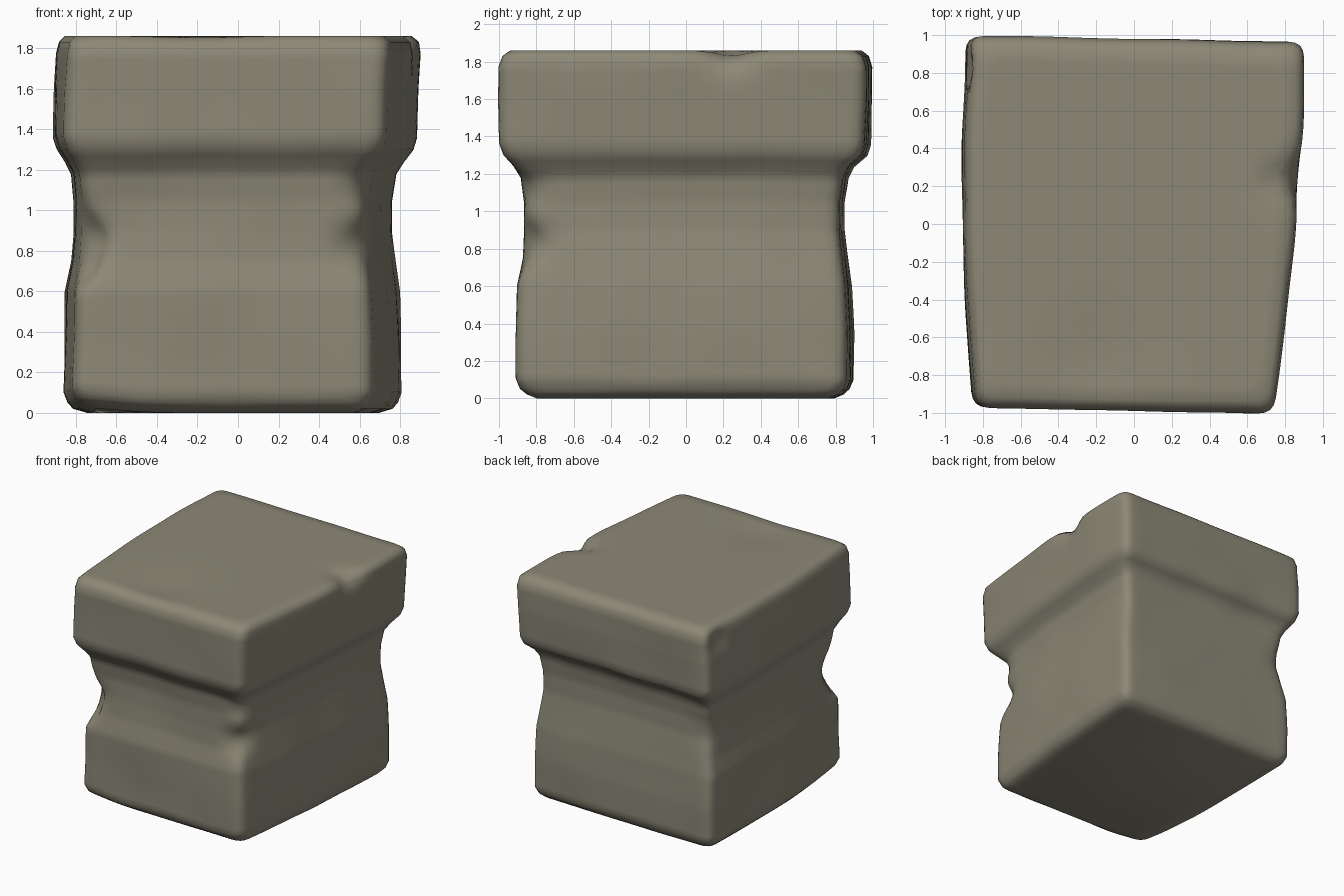
import bpy
import bmesh
from math import exp
from mathutils import Vector, noise

cube = bpy.data.objects.get("Cube")
if cube:
    bpy.data.objects.remove(cube, do_unlink=True)

# Outline of the block: height, left, right, front, back
PROFILE = [
    (0.0, -.72, .68, -.8, .8),
    (.02, -.79, .75, -.85, .85),
    (.05, -.82, .78, -.89, .88),
    (.1, -.84, .8, -.91, .9),
    (.35, -.835, .8, -.91, .9),
    (.6, -.83, .79, -.91, .89),
    (.75, -.8, .77, -.88, .87),
    (.9, -.79, .75, -.87, .85),
    (1.05, -.79, .75, -.87, .85),
    (1.18, -.8, .77, -.89, .87),
    (1.24, -.83, .81, -.93, .9),
    (1.3, -.87, .86, -.98, .97),
    (1.36, -.89, .88, -1, .99),
    (1.6, -.885, .89, -1, 1),
    (1.77, -.875, .9, -1, 1),
    (1.83, -.86, .89, -.98, .98),
    (1.86, -.83, .85, -.94, .94),
]

# Chips and hollows: centre, reach, push
CHIPS = [
    ((-.8, -.87, .86), .13, (.1, .06, 0)),
    ((-.8, -.87, .72), .07, (.06, .04, 0)),
    ((.62, -.86, .84), .12, (-.04, .06, 0)),
    ((.62, -.86, 1.12), .1, (-.03, .03, 0)),
    ((.82, .24, 1.86), .11, (-.08, 0, -.03)),
    ((-.88, .84, 1.74), .09, (.03, -.02, 0)),
    ((-.82, .88, .95), .14, (.02, -.02, 0)),
    ((-.2, -.7, 1.86), .25, (0, 0, -.02)),
    ((-.8, -.87, 0), .25, (0, 0, .03)),
]

SIDE_STEPS = 24
CORNER_STEPS = 5
CORNER_REACH = .08


def rounded_ring(z, left, right, front, back):
    """Skewed four-sided outline with rounded corners and bowed flanks."""
    corners = [
        Vector((left * .955, front * .97, z)),
        Vector((right * .82, front, z)),
        Vector((right, back * .96, z)),
        Vector((left, back, z)),
    ]
    points = []
    for i, corner in enumerate(corners):
        to_prev = (corners[i - 1] - corner).normalized() * CORNER_REACH
        following = corners[(i + 1) % 4]
        to_next = (following - corner).normalized() * CORNER_REACH
        for k in range(CORNER_STEPS):
            t = k / (CORNER_STEPS - 1)
            points.append(corner + to_prev * (1 - t) ** 2 + to_next * t ** 2)
        start, end = corner + to_next, following - to_next
        points += [start.lerp(end, k / SIDE_STEPS) for k in range(1, SIDE_STEPS)]
    for p in points:
        bow = max(0, 1 - p.y ** 2) * .038
        p.x += bow * max(-1, min(1, p.x / abs(left)))
    return points


def build_rings():
    rings = []
    for low, high in zip(PROFILE, PROFILE[1:]):
        steps = max(2, round((high[0] - low[0]) / .03))
        for k in range(steps):
            t = k / steps
            rings.append(rounded_ring(*[a + (b - a) * t for a, b in zip(low, high)]))
    top = rounded_ring(*PROFILE[-1])
    rings.append(top)
    # Concentric rings across the flat top
    for k in range(1, 12):
        size = 1 - k / 12
        rings.append([Vector((p.x * size, p.y * size, p.z)) for p in top])
    return rings


def weather(p):
    """Press the chips in and add a gentle hewn unevenness."""
    moved = p.copy()
    for centre, reach, push in CHIPS:
        distance = (p - Vector(centre)).length
        moved += Vector(push) * exp(-(distance / reach) ** 2)
    wave = noise.noise_vector(p * 2.2) * .01
    if p.z < .05 or p.z > 1.8:
        wave.z = 0
    return moved + wave


# Stone block: lofted body, overhanging cap and closed ends
bm = bmesh.new()
loops = [[bm.verts.new(weather(p)) for p in ring] for ring in build_rings()]
for lower, upper in zip(loops, loops[1:]):
    count = len(lower)
    for i in range(count):
        j = (i + 1) % count
        bm.faces.new((lower[i], lower[j], upper[j], upper[i]))
bm.faces.new(loops[-1])
bm.faces.new(list(reversed(loops[0])))
bmesh.ops.recalc_face_normals(bm, faces=bm.faces)
mesh = bpy.data.meshes.new("stone_block")
bm.to_mesh(mesh)
bm.free()

block = bpy.data.objects.new("stone_block", mesh)
bpy.context.collection.objects.link(block)

# Weathered stone colour
stone = bpy.data.materials.new("grey_olive_stone")
stone.use_nodes = True
colour = (.265, .25, .185, 1)
stone.diffuse_color = colour
stone.node_tree.nodes["Principled BSDF"].inputs["Base Color"].default_value = colour
mesh.materials.append(stone)

# Smooth shading
bpy.context.view_layer.objects.active = block
block.select_set(True)
bpy.ops.object.shade_smooth_by_angle(angle=1.2)
